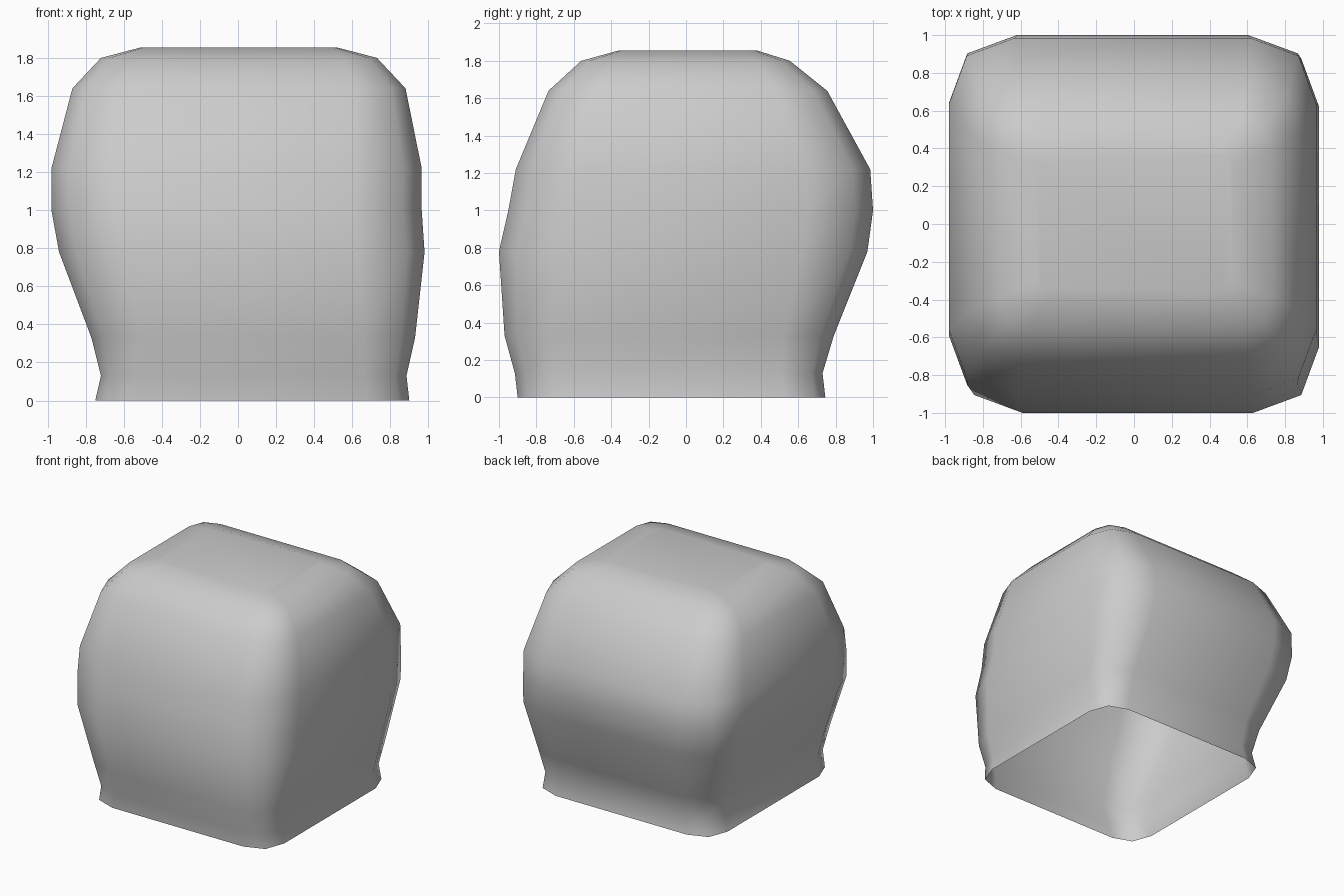
import bpy, bmesh

if "Cube" in bpy.data.objects:
    bpy.data.objects.remove(bpy.data.objects["Cube"])

# Level profile: z, x min, x max, y min, y max, corner inset
LEVELS = [
    (0.00, -0.75, 0.90, -0.90, 0.745, 0.22),
    (0.13, -0.72, 0.885, -0.915, 0.73, 0.22),
    (0.33, -0.77, 0.93, -0.97, 0.79, 0.27),
    (0.78, -0.94, 0.98, -1.00, 0.97, 0.35),
    (1.00, -0.98, 0.965, -0.95, 1.00, 0.36),
    (1.22, -0.98, 0.965, -0.91, 0.985, 0.35),
    (1.64, -0.87, 0.88, -0.735, 0.755, 0.27),
    (1.80, -0.72, 0.73, -0.56, 0.555, 0.17),
    (1.855, -0.51, 0.52, -0.36, 0.38, 0.06),
]


def ring(bm, z, x0, x1, y0, y1, c):
    """Rounded rectangle with three points per corner, counter-clockwise."""
    m = c * 0.27
    pts = []
    for x, y, sx, sy in ((x0, y0, 1, 1), (x1, y0, -1, 1),
                         (x1, y1, -1, -1), (x0, y1, 1, -1)):
        corner = [(x, y + sy * c), (x + sx * m, y + sy * m), (x + sx * c, y)]
        pts += corner if sx == sy else corner[::-1]
    return [bm.verts.new((px, py, z)) for px, py in pts]


# Hollow shell, open at the bottom and capped on top
bm = bmesh.new()
rings = [ring(bm, *level) for level in LEVELS]
for low, high in zip(rings, rings[1:]):
    n = len(low)
    for i in range(n):
        j = (i + 1) % n
        bm.faces.new((low[i], low[j], high[j], high[i]))
bm.faces.new(rings[-1])
for face in bm.faces:
    face.smooth = True

mesh = bpy.data.meshes.new("hollow_hood")
bm.to_mesh(mesh)
bm.free()
hood = bpy.data.objects.new("hollow_hood", mesh)
bpy.context.collection.objects.link(hood)
